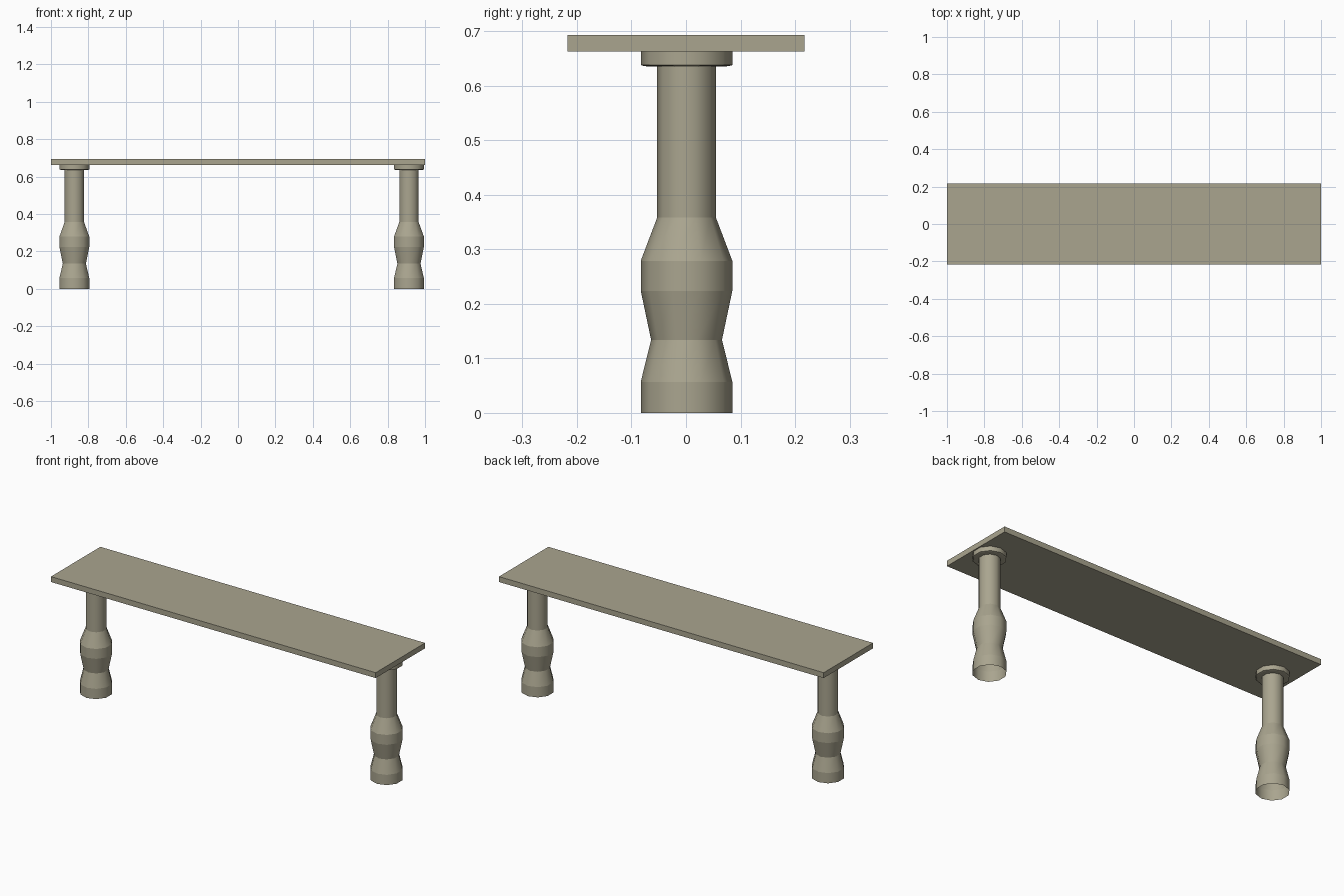
import bpy, bmesh, math

if "Cube" in bpy.data.objects:
    bpy.data.objects.remove(bpy.data.objects["Cube"])

stone = bpy.data.materials.new("warm grey stone")
stone.diffuse_color = (0.40, 0.375, 0.275, 1)
stone.use_nodes = True
stone.node_tree.nodes["Principled BSDF"].inputs["Base Color"].default_value = stone.diffuse_color

SIDES = 10


def finish(bm, name):
    bmesh.ops.recalc_face_normals(bm, faces=bm.faces)
    me = bpy.data.meshes.new(name)
    bm.to_mesh(me)
    bm.free()
    me.materials.append(stone)
    ob = bpy.data.objects.new(name, me)
    bpy.context.collection.objects.link(ob)
    return ob


def turned(name, profile, x, y):
    """Open lathe: round shading around the axis, crisp rings."""
    bm = bmesh.new()
    rings = []
    for r, z in profile:
        ring = []
        for i in range(SIDES):
            a = math.pi / 2 + 2 * math.pi * i / SIDES
            ring.append(bm.verts.new((x + r * math.cos(a), y + r * math.sin(a), z)))
        rings.append(ring)
    for lo, hi in zip(rings, rings[1:]):
        for i in range(SIDES):
            j = (i + 1) % SIDES
            f = bm.faces.new((lo[i], lo[j], hi[j], hi[i]))
            f.smooth = True
    for e in bm.edges:
        if abs(e.verts[0].co.z - e.verts[1].co.z) < 1e-5:
            e.smooth = False
    return finish(bm, name)


# Flat table slab
bm = bmesh.new()
bmesh.ops.create_cube(bm, size=1)
for v in bm.verts:
    v.co = (v.co.x * 2, v.co.y * 0.434, 0.678 + v.co.z * 0.03)
finish(bm, "slab")

# Baluster legs, open at the bottom, with a collar under the slab
leg = [(0.084, 0), (0.084, 0.057), (0.065, 0.134), (0.084, 0.224),
       (0.084, 0.279), (0.054, 0.358), (0.054, 0.635),
       (0.077, 0.636), (0.084, 0.638), (0.084, 0.663)]
for name, x in (("left_leg", -0.875), ("right_leg", 0.914)):
    turned(name, leg, x, 0.001)
